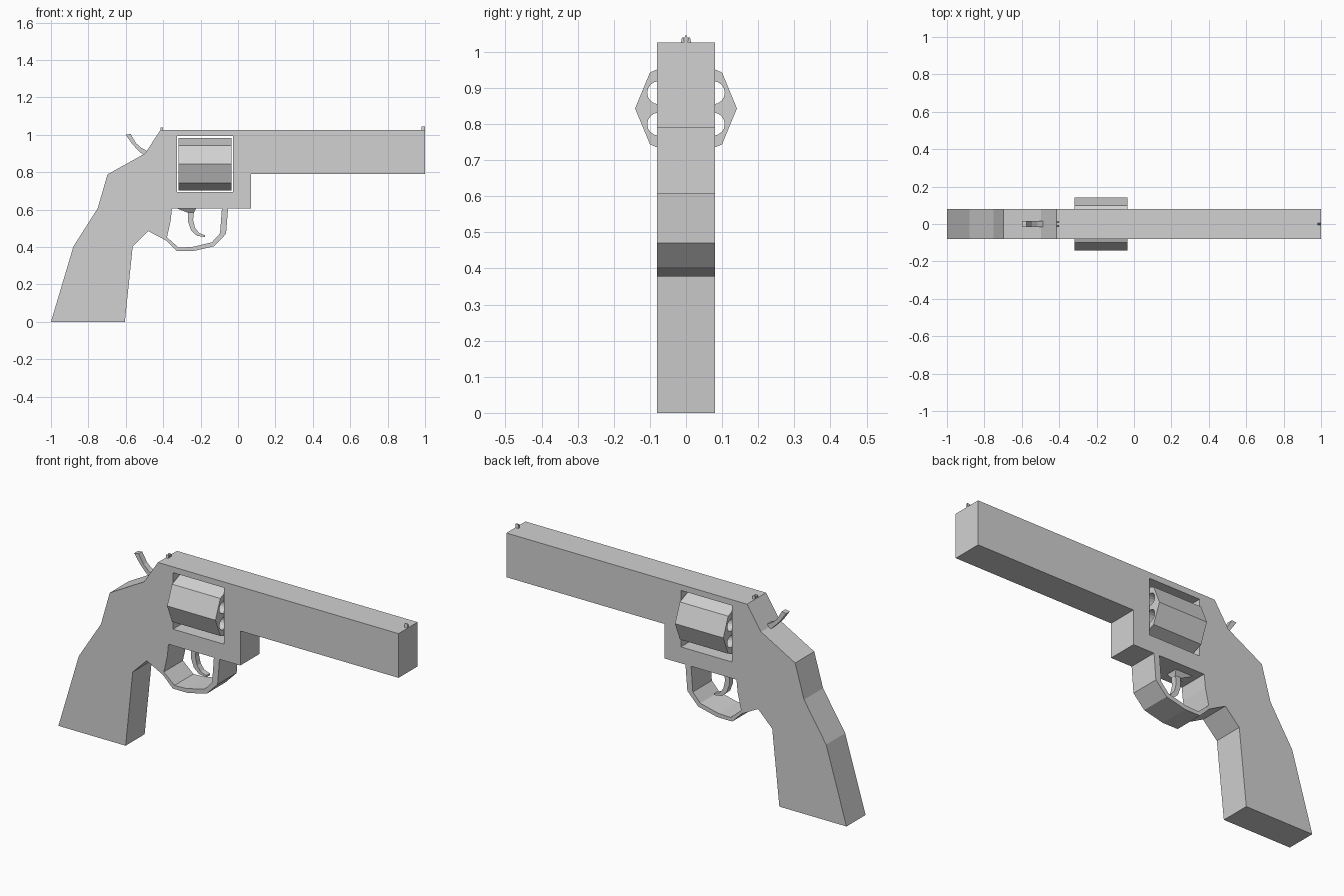
import bpy, bmesh, math
from mathutils import Vector

if "Cube" in bpy.data.objects:
    bpy.data.objects.remove(bpy.data.objects["Cube"])

steel = bpy.data.materials.new("light grey")
steel.diffuse_color = (0.64, 0.64, 0.64, 1)
steel.use_nodes = True
steel.node_tree.nodes["Principled BSDF"].inputs["Base Color"].default_value = steel.diffuse_color


def finish(name, bm):
    bmesh.ops.recalc_face_normals(bm, faces=bm.faces[:])
    me = bpy.data.meshes.new(name)
    bm.to_mesh(me)
    bm.free()
    me.materials.append(steel)
    ob = bpy.data.objects.new(name, me)
    bpy.context.collection.objects.link(ob)
    return ob


def prism(name, loops, a, b, place):
    """Solid between depths a and b; the first loop is the outline, others are holes."""
    bm = bmesh.new()
    ends = ([], [])
    for loop in loops:
        rings = [[bm.verts.new(place(p, d)) for p in loop] for d in (a, b)]
        for i in range(len(loop)):
            j = (i + 1) % len(loop)
            bm.faces.new((rings[0][i], rings[0][j], rings[1][j], rings[1][i]))
            for end, ring in zip(ends, rings):
                end.append(bm.edges.get((ring[i], ring[j])))
    normal = place((0, 0), 1) - place((0, 0), 0)
    for end in ends:
        bmesh.ops.triangle_fill(bm, edges=end, use_beauty=True, normal=normal)
    return finish(name, bm)


def across(p, d):      # side profile (x, z), depth along y
    return Vector((p[0], d, p[1]))


def along(p, d):       # end profile (y, z), depth along x
    return Vector((d, p[0], p[1]))


def circle(cy, cz, r, n, start=0.0):
    return [(cy + r * math.cos(start + math.tau * i / n),
             cz + r * math.sin(start + math.tau * i / n)) for i in range(n)]


def wedge(name, low, high):
    """Tapered block from two rectangles (x0, x1, y0, y1, z)."""
    bm = bmesh.new()
    rings = [[bm.verts.new((x, y, z)) for x, y in
              ((x0, y0), (x1, y0), (x1, y1), (x0, y1))]
             for x0, x1, y0, y1, z in (low, high)]
    bm.faces.new(rings[0])
    bm.faces.new(rings[1])
    for i in range(4):
        j = (i + 1) % 4
        bm.faces.new((rings[0][i], rings[0][j], rings[1][j], rings[1][i]))
    return finish(name, bm)


# Grip, frame, barrel and guard as one slab with two openings
outline = [(-1, 0), (-.605, 0), (-.563, .403), (-.48, .485), (-.385, .435),
           (-.328, .378), (-.24, .378), (-.128, .404), (-.064, .47), (-.053, .607),
           (.07, .607), (.07, .79), (1, .79), (1, 1.025), (-.415, 1.025),
           (-.497, .9), (-.698, .788), (-.75, .607), (-.88, .403)]
guard_hole = [(-.086, .607), (-.096, .473), (-.14, .425), (-.245, .4),
              (-.318, .397), (-.38, .452), (-.36, .54), (-.353, .607)]
window = [(-.326, .694), (-.026, .694), (-.026, .994), (-.326, .994)]
prism("frame", [outline, guard_hole, window], -.08, .08, across)

# Eight-sided drum with six round chambers
CZ = .843
chambers = [circle(.087 * math.cos(a), CZ + .087 * math.sin(a), .032, 16)
            for a in (math.radians(30 + 60 * k) for k in range(6))]
prism("drum", [circle(0, CZ, .141, 8)] + chambers, -.318, -.034, along)

# Trigger with its tapered root
trigger = [(-.267, .595), (-.267, .535), (-.25, .487), (-.22, .46), (-.176, .453),
           (-.176, .463), (-.208, .474), (-.23, .503), (-.24, .545), (-.235, .595)]
prism("trigger", [trigger], -.015, .015, across)
wedge("trigger_root", (-.272, -.235, -.015, .015, .585),
      (-.34, -.222, -.035, .035, .612))

# Curved hammer
hammer = [(-.6, 1.0), (-.574, 1.004), (-.545, .955), (-.517, .93), (-.48, .91),
          (-.5, .885), (-.535, .918), (-.565, .95)]
prism("hammer", [hammer], -.015, .015, across)

# Front blade sight and the two rear sight prongs
wedge("front_sight", (.982, 1, -.006, .006, 1.02), (.982, 1, -.003, .003, 1.045))
for side, name in ((-1, "rear_sight_right"), (1, "rear_sight_left")):
    lo = sorted((side * .004, side * .015))
    hi = sorted((side * .006, side * .011))
    wedge(name, (-.415, -.4, *lo, 1.02), (-.415, -.4, *hi, 1.04))
